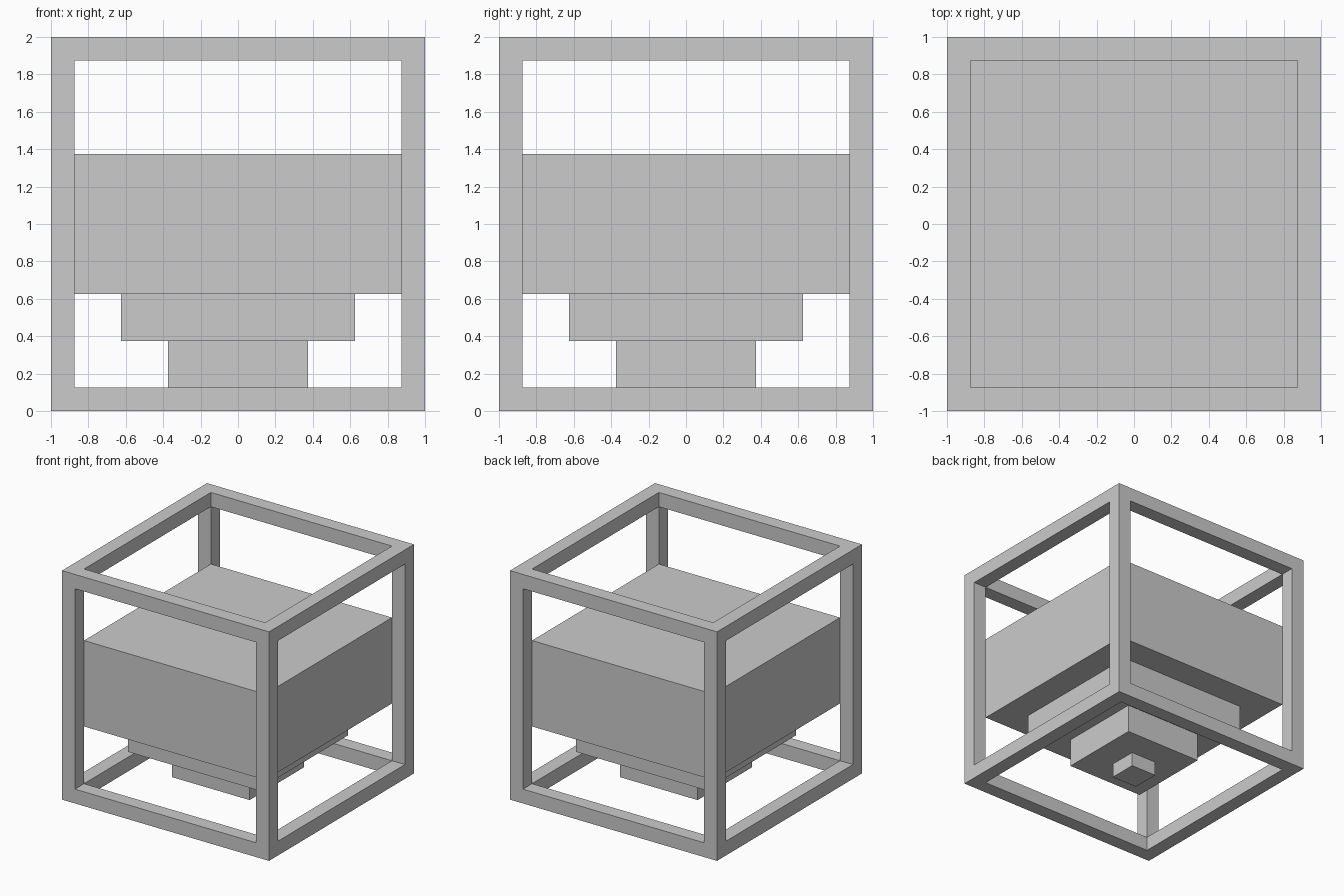
import bpy
import bmesh

if "Cube" in bpy.data.objects:
    bpy.data.objects.remove(bpy.data.objects["Cube"])

T = 0.125  # frame bar thickness


def finish(name, bm):
    bmesh.ops.recalc_face_normals(bm, faces=bm.faces)
    mesh = bpy.data.meshes.new(name)
    bm.to_mesh(mesh)
    bm.free()
    obj = bpy.data.objects.new(name, mesh)
    bpy.context.collection.objects.link(obj)
    return obj


def box(name, half, z0, z1):
    bm = bmesh.new()
    bmesh.ops.create_cube(bm, size=1)
    bmesh.ops.scale(bm, vec=(2 * half, 2 * half, z1 - z0), verts=bm.verts)
    bmesh.ops.translate(bm, vec=(0, 0, (z0 + z1) / 2), verts=bm.verts)
    return finish(name, bm)


# Open cube frame: cut a window in every face and push its walls inward
bm = bmesh.new()
bmesh.ops.create_cube(bm, size=2)
windows = list(bm.faces)
bmesh.ops.inset_individual(bm, faces=windows, thickness=T, use_even_offset=True)
panes = bmesh.ops.extrude_discrete_faces(bm, faces=windows)["faces"]
for f in panes:
    bmesh.ops.translate(bm, vec=f.calc_center_median().normalized() * -T, verts=f.verts)
bmesh.ops.delete(bm, geom=panes, context='FACES_ONLY')
bmesh.ops.remove_doubles(bm, verts=bm.verts, dist=0.001)
bmesh.ops.translate(bm, vec=(0, 0, 1), verts=bm.verts)
finish("outer_frame", bm)

# Stepped core, narrowing downward
for name, half, z0, z1 in (
    ("main_block", 0.875, 0.625, 1.375),
    ("upper_step", 0.625, 0.375, 0.625),
    ("lower_step", 0.375, 0.125, 0.375),
    ("bottom_nub", 0.125, 0.0, 0.125),
):
    box(name, half, z0, z1)
